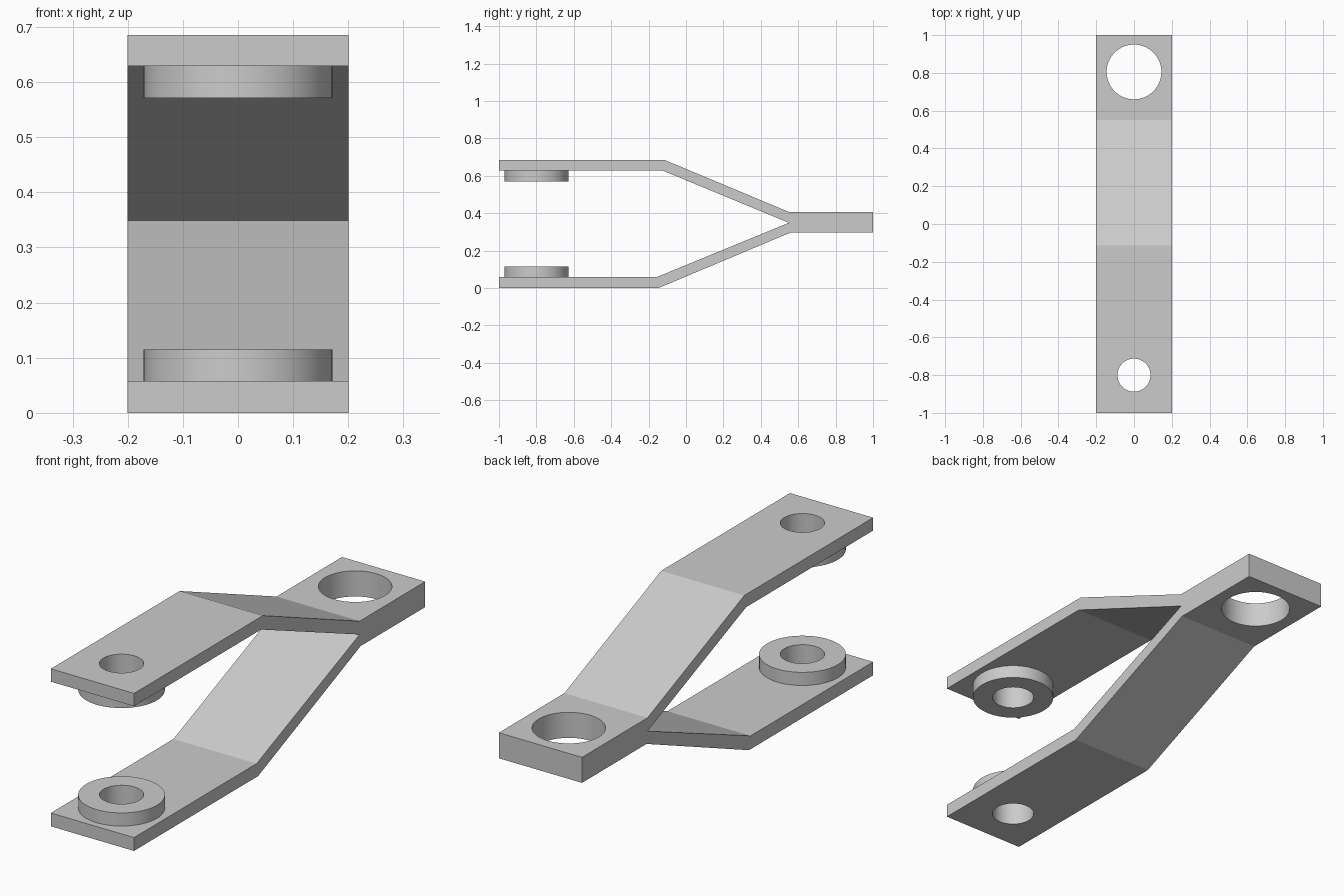
import bpy
import bmesh
from math import radians
from mathutils import Matrix, Vector

cube = bpy.data.objects.get("Cube")
if cube:
    bpy.data.objects.remove(cube, do_unlink=True)

HALF_WIDTH = 0.2
PAD_Y, PAD_RADIUS, PAD_HOLE = -0.8, 0.171, 0.0875
EYE_Y, EYE_HOLE = 0.805, 0.145

grey = bpy.data.materials.new("plain grey")
grey.use_nodes = True
grey.diffuse_color = (0.6, 0.6, 0.6, 1)
grey.node_tree.nodes["Principled BSDF"].inputs["Base Color"].default_value = (0.6, 0.6, 0.6, 1)


def add_object(name, bm):
    bmesh.ops.recalc_face_normals(bm, faces=bm.faces)
    mesh = bpy.data.meshes.new(name)
    bm.to_mesh(mesh)
    bm.free()
    mesh.materials.append(grey)
    obj = bpy.data.objects.new(name, mesh)
    bpy.context.collection.objects.link(obj)
    return obj


def activate(obj):
    bpy.ops.object.select_all(action="DESELECT")
    obj.select_set(True)
    bpy.context.view_layer.objects.active = obj


def cylinder(name, y, radius, bottom, top):
    bm = bmesh.new()
    bmesh.ops.create_cone(bm, cap_ends=True, segments=64, radius1=radius, radius2=radius,
                          depth=top - bottom,
                          matrix=Matrix.Translation((0, y, (bottom + top) / 2)))
    return add_object(name, bm)


def drill(obj, y, radius):
    cutter = cylinder("hole_cutter", y, radius, -0.3, 1.0)
    cutter.hide_render = True
    activate(obj)
    mod = obj.modifiers.new("hole", "BOOLEAN")
    mod.operation = "DIFFERENCE"
    mod.solver = "EXACT"
    mod.object = cutter
    bpy.ops.object.modifier_apply(modifier=mod.name)
    bpy.data.objects.remove(cutter, do_unlink=True)


def smooth(obj):
    activate(obj)
    bpy.ops.object.shade_smooth_by_angle(angle=radians(20))


# Forked strap: side profile (y, z) extruded across the width
profile = [(-1, 0), (-0.147, 0), (0.557, 0.296), (1, 0.296), (1, 0.407), (0.55, 0.407),
           (-0.115, 0.685), (-1, 0.685), (-1, 0.629), (-0.127, 0.629), (0.55, 0.349),
           (-0.158, 0.058), (-1, 0.058)]
bm = bmesh.new()
side = bm.faces.new([bm.verts.new((-HALF_WIDTH, y, z)) for y, z in profile])
extruded = bmesh.ops.extrude_face_region(bm, geom=[side], use_keep_orig=True)
bmesh.ops.translate(bm, vec=Vector((2 * HALF_WIDTH, 0, 0)),
                    verts=[v for v in extruded["geom"] if isinstance(v, bmesh.types.BMVert)])
fork = add_object("forked_strap", bm)
drill(fork, PAD_Y, PAD_HOLE)
drill(fork, EYE_Y, EYE_HOLE)
smooth(fork)

# Ring pads on the inner faces of both arms
for name, bottom, top in (("lower_ring_pad", 0.058, 0.115), ("upper_ring_pad", 0.571, 0.629)):
    pad = cylinder(name, PAD_Y, PAD_RADIUS, bottom, top)
    drill(pad, PAD_Y, PAD_HOLE)
    smooth(pad)
